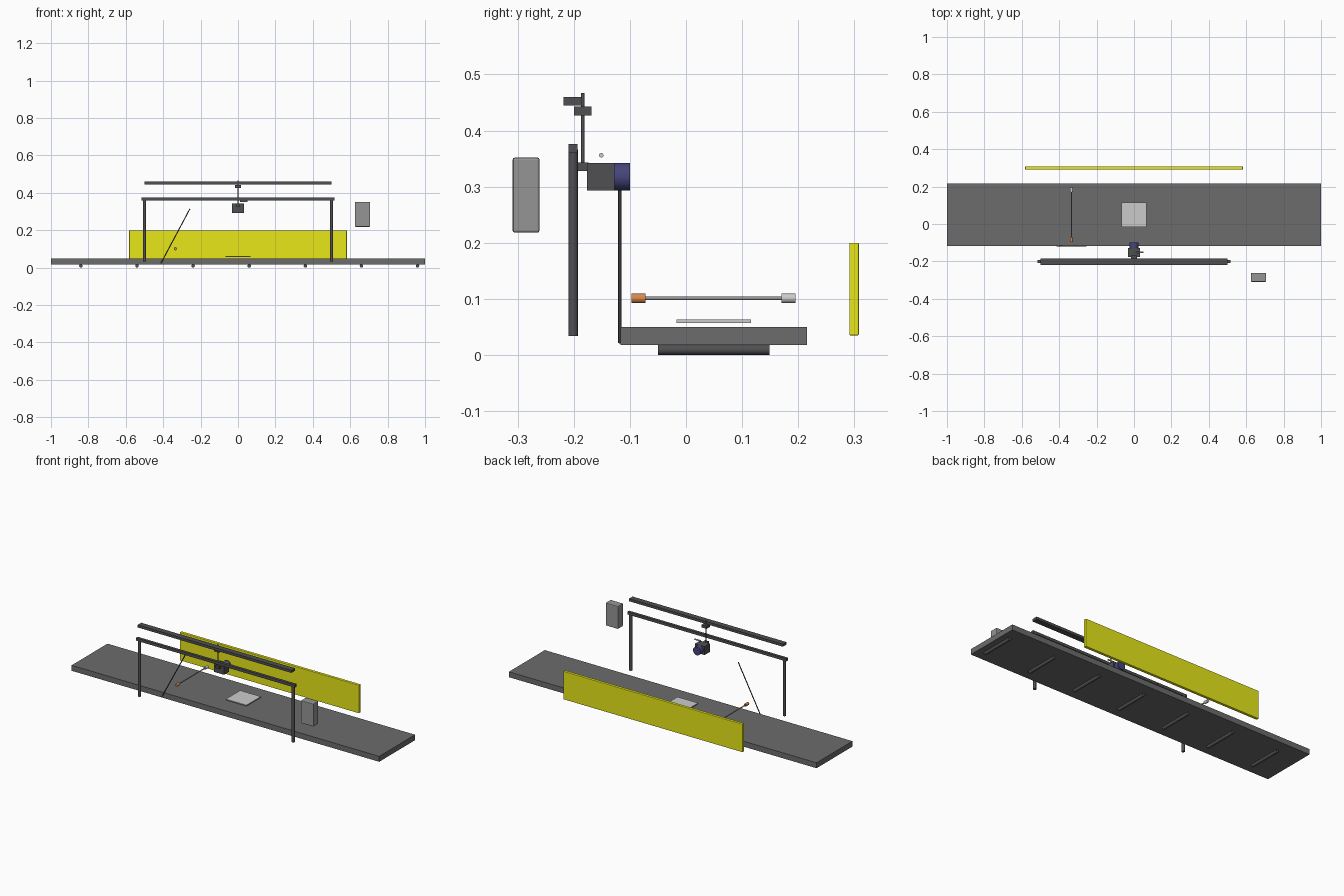
import bpy
from mathutils import Vector

if "Cube" in bpy.data.objects:
    bpy.data.objects.remove(bpy.data.objects["Cube"])


def material(name, rgb):
    m = bpy.data.materials.new(name)
    m.diffuse_color = (*rgb, 1)
    m.use_nodes = True
    m.node_tree.nodes["Principled BSDF"].inputs["Base Color"].default_value = m.diffuse_color
    return m


DARK = material("dark_metal", (0.08, 0.08, 0.085))
BELT = material("belt_grey", (0.15, 0.15, 0.15))
STEEL = material("steel", (0.3, 0.3, 0.3))
PALE = material("pale_metal", (0.55, 0.55, 0.55))
YELLOW = material("yellow", (0.8, 0.8, 0.01))
ORANGE = material("orange", (0.7, 0.25, 0.07))
BLUE = material("lens_blue", (0.06, 0.06, 0.2))


def box(name, lo, hi, mat, bevel=0.0):
    lo, hi = Vector(lo), Vector(hi)
    bpy.ops.mesh.primitive_cube_add(size=1, location=(lo + hi) / 2)
    ob = bpy.context.object
    ob.name = name
    ob.scale = hi - lo
    bpy.ops.object.transform_apply(location=False, rotation=False, scale=True)
    ob.data.materials.append(mat)
    if bevel:
        b = ob.modifiers.new("bevel", 'BEVEL')
        b.width, b.segments = bevel, 2
    return ob


def rod(name, a, b, r, mat, sides=24):
    a, b = Vector(a), Vector(b)
    bpy.ops.mesh.primitive_cylinder_add(vertices=sides, radius=r, depth=(b - a).length,
                                        location=(a + b) / 2)
    ob = bpy.context.object
    ob.name = name
    ob.rotation_euler = (b - a).to_track_quat('Z', 'Y').to_euler()
    ob.data.materials.append(mat)
    bpy.ops.object.shade_smooth_by_angle()
    return ob


# Conveyor belt and the rollers beneath it
box("conveyor_belt", (-1, -0.117, 0.018), (1, 0.216, 0.05), BELT)
for i in range(7):
    x = -0.84 + 0.3 * i
    rod(f"roller_{i + 1}", (x, -0.05, 0.0095), (x, 0.149, 0.0095), 0.0092, DARK)

# Inspected plate hovering above the belt
box("work_plate", (-0.067, -0.017, 0.057), (0.067, 0.116, 0.063), PALE)

# Rear backdrop panel
box("back_panel", (-0.582, 0.291, 0.035), (0.582, 0.308, 0.2), YELLOW, 0.002)

# Gantry frame
for side, x in (("left", -0.5), ("right", 0.5)):
    rod(f"{side}_post", (x, -0.201, 0.034), (x, -0.201, 0.366), 0.0085, DARK)
box("gantry_beam", (-0.517, -0.2095, 0.36), (0.517, -0.193, 0.376), DARK)

# Light bar above the gantry
box("light_bar", (-0.5, -0.218, 0.445), (0.5, -0.185, 0.46), DARK)

# Camera hung from a rod and clamp
rod("camera_rod", (0, -0.184, 0.328), (0, -0.184, 0.467), 0.003, DARK, 16)
box("rod_clamp", (-0.016, -0.2, 0.427), (0.016, -0.168, 0.443), DARK)
box("camera_bracket", (-0.012, -0.195, 0.328), (0.012, -0.174, 0.343), DARK)
box("camera_body", (-0.032, -0.176, 0.293), (0.032, -0.127, 0.342), DARK)
rod("camera_lens", (0, -0.128, 0.318), (0, -0.1, 0.318), 0.0245, BLUE, 32)
rod("camera_connector", (0.01, -0.151, 0.356), (0.05, -0.151, 0.356), 0.004, PALE, 16)

# Sensor pair on a cross rod over the belt
rod("sensor_rod", (-0.335, -0.08, 0.101), (-0.335, 0.18, 0.101), 0.003, STEEL, 16)
rod("sensor_emitter", (-0.335, -0.097, 0.101), (-0.335, -0.072, 0.101), 0.0085, ORANGE)
rod("sensor_receiver", (-0.335, 0.17, 0.101), (-0.335, 0.195, 0.101), 0.0085, PALE)

# Slanted diverter arm
rod("slanted_arm", (-0.413, -0.118, 0.022), (-0.257, -0.118, 0.315), 0.0028, DARK, 16)

# Control box at the front right
box("control_box", (0.625, -0.309, 0.218), (0.706, -0.261, 0.352), STEEL, 0.004)
